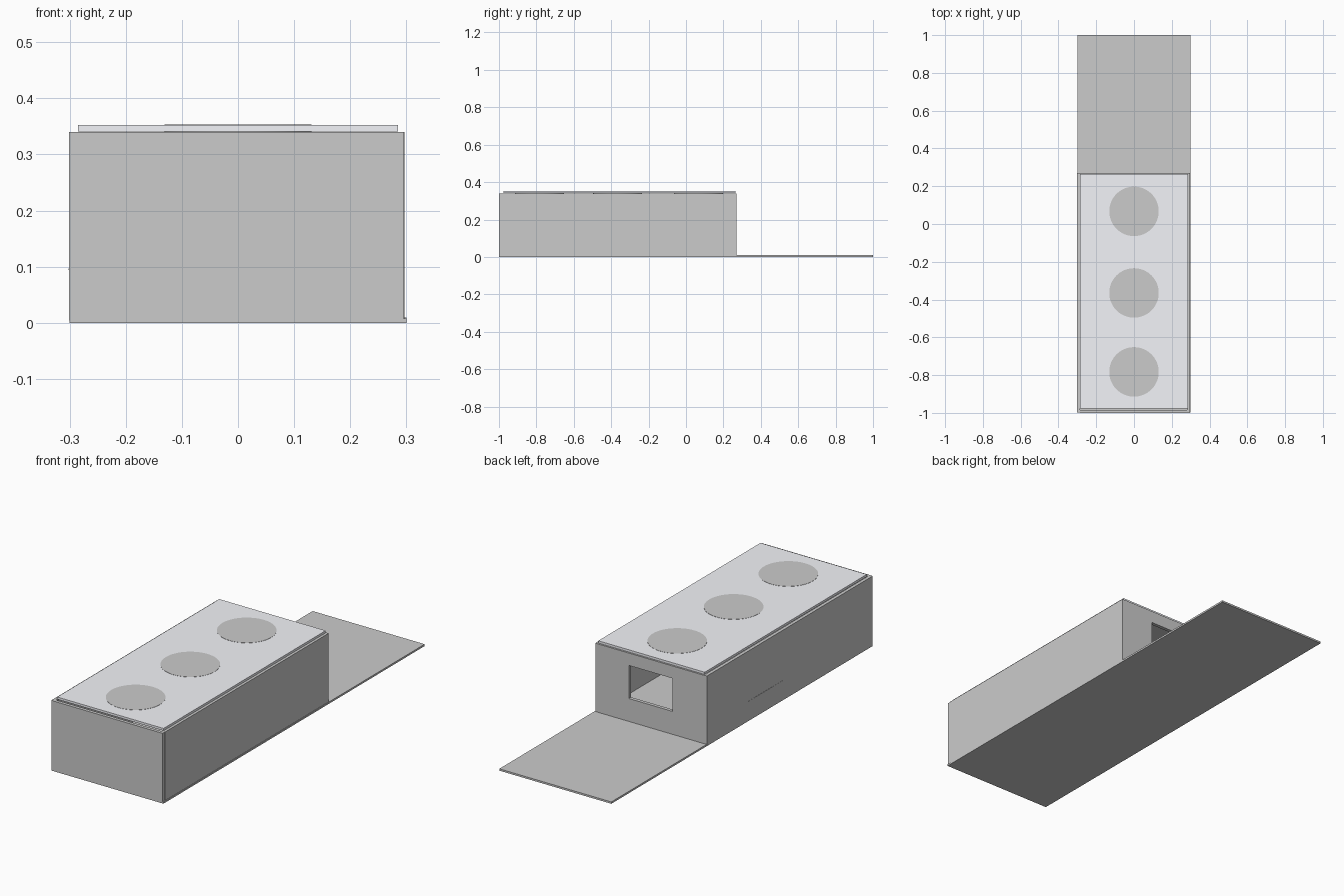
import bpy

if "Cube" in bpy.data.objects:
    bpy.data.objects.remove(bpy.data.objects["Cube"])

def box(name, x, y, z):
    """Box from (min, max) pairs on each axis."""
    bpy.ops.mesh.primitive_cube_add(size=1, location=[(a + b) / 2 for a, b in (x, y, z)])
    ob = bpy.context.object
    ob.name = name
    ob.scale = [b - a for a, b in (x, y, z)]
    bpy.ops.object.transform_apply(location=False, rotation=False, scale=True)
    return ob

BACK, TOP = 0.27, 0.34

# Floor under the box and the porch running out behind it
box("floor", (-0.30, 0.30), (-0.999, BACK), (0, 0.008))
box("porch", (-0.30, 0.30), (BACK, 1.0), (0, 0.009))

# Side walls and front wall
box("left_wall", (-0.301, -0.285), (-0.999, BACK), (0.004, TOP))
box("right_wall", (0.281, 0.297), (-0.984, BACK), (0.004, TOP))
box("front_wall", (-0.285, 0.295), (-1.0, -0.984), (0.005, TOP))

# Back wall with an entrance opening
back = box("back_wall", (-0.285, 0.281), (BACK - 0.016, BACK + 0.001), (0.005, TOP))
cutter = box("entrance_cutter", (-0.117, 0.117), (BACK - 0.1, BACK + 0.1), (0.12, 0.28))
cutter.hide_render = True
cutter.hide_set(True)
cut = back.modifiers.new("entrance", 'BOOLEAN')
cut.operation = 'DIFFERENCE'
cut.object = cutter

# Thin strip showing through the left wall
box("left_strip", (-0.302, -0.29), (-0.31, -0.05), (0.094, 0.097))

# Pale lid panel
lid = box("lid", (-0.285, 0.285), (-0.977, 0.264), (TOP + 0.001, 0.352))
pale = bpy.data.materials.new("pale_panel")
pale.diffuse_color = (0.90, 0.91, 0.95, 1)
pale.use_nodes = True
pale.node_tree.nodes["Principled BSDF"].inputs["Base Color"].default_value = pale.diffuse_color
lid.data.materials.append(pale)

# Three round covers set into the lid
for i, y in enumerate((-0.783, -0.365, 0.067)):
    bpy.ops.mesh.primitive_cylinder_add(vertices=64, radius=0.131, depth=0.0135,
                                        location=(0, y, 0.3462))
    bpy.context.object.name = f"round_cover_{i + 1}"
    bpy.ops.object.shade_smooth_by_angle()
